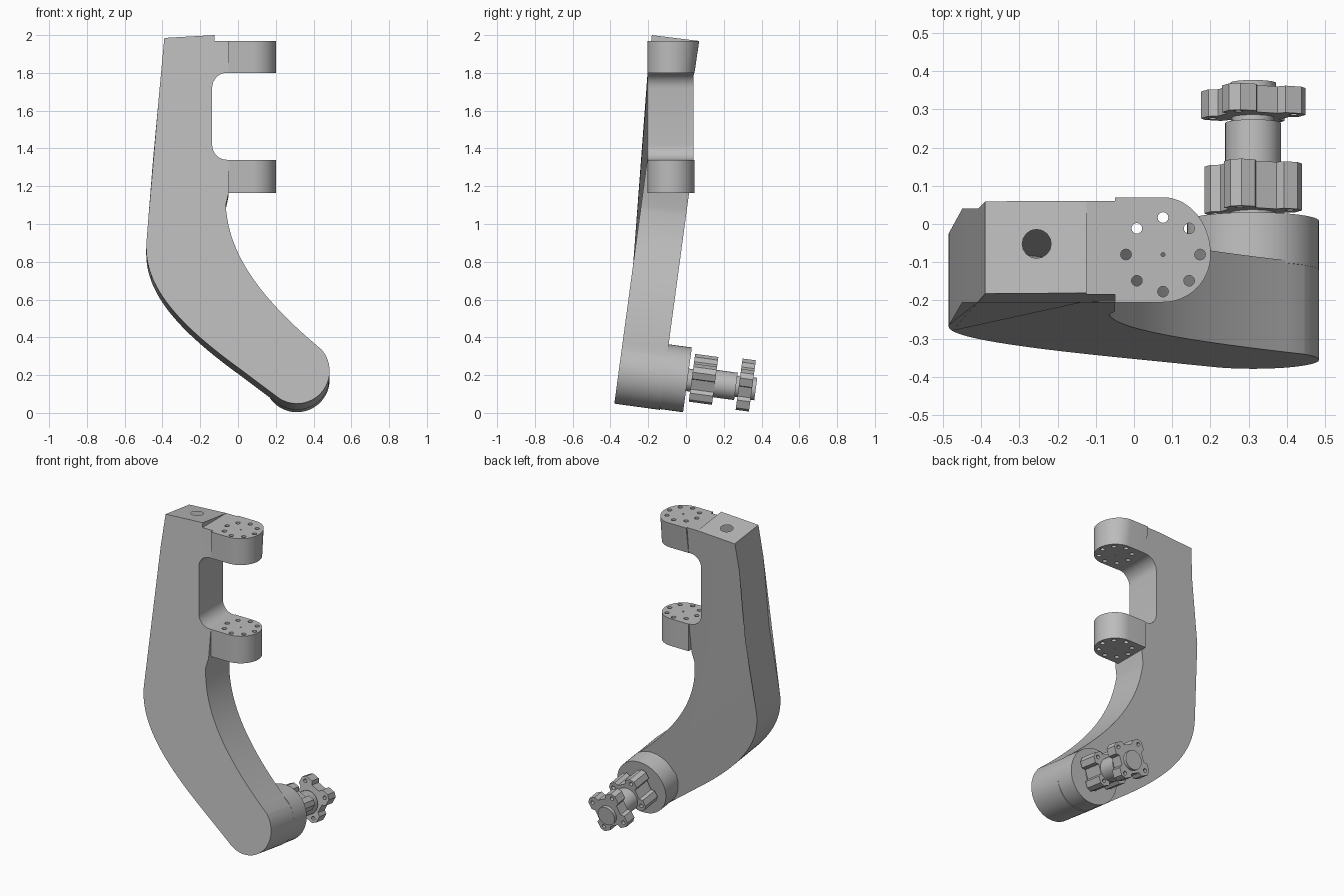
import bpy, bmesh, math
from math import cos, sin, radians
from mathutils import Matrix, Vector
from mathutils.geometry import interpolate_bezier

cube = bpy.data.objects.get("Cube")
if cube:
    bpy.data.objects.remove(cube)

GREY = (0.5, 0.5, 0.5, 1)
grey = bpy.data.materials.new("machined_grey")
grey.use_nodes = True
grey.diffuse_color = GREY
grey.node_tree.nodes["Principled BSDF"].inputs["Base Color"].default_value = GREY

TILT = 7.7
THICK = 0.245
# Frame of the tilted end joint: local z runs backwards along its axis
AXIS = Matrix.Translation((0.312, -0.355, 0.224)) @ Matrix.Rotation(radians(-90 - TILT), 4, 'X')


def arc(cx, cy, r, start, end, n):
    angles = [radians(start + (end - start) * i / n) for i in range(n + 1)]
    return [(cx + r * cos(a), cy + r * sin(a)) for a in angles]


def circle(cx, cy, r, n=32):
    return arc(cx, cy, r, 0, 360, n)[:-1]


def bezier(a, b, c, d, n=16):
    pts = interpolate_bezier(*[Vector((p[0], p[1], 0)) for p in (a, b, c, d)], n)
    return [(p.x, p.y) for p in pts]


def fillet(a, corner, b):
    blend = lambda p: [p[i] + (corner[i] - p[i]) * 0.55 for i in (0, 1)]
    return bezier(a, blend(a), blend(b), b, 9)


def add_prism(bm, pts, lo, hi):
    bottom = [bm.verts.new((x, y, lo)) for x, y in pts]
    top = [bm.verts.new((x, y, hi)) for x, y in pts]
    bm.faces.new(bottom)
    bm.faces.new(top)
    for i in range(len(pts)):
        j = (i + 1) % len(pts)
        bm.faces.new((bottom[i], bottom[j], top[j], top[i]))


def finish(name, bm, matrix=Matrix()):
    bm.transform(matrix)
    bmesh.ops.recalc_face_normals(bm, faces=bm.faces)
    mesh = bpy.data.meshes.new(name)
    bm.to_mesh(mesh)
    bm.free()
    mesh.materials.append(grey)
    obj = bpy.data.objects.new(name, mesh)
    bpy.context.collection.objects.link(obj)
    return obj


def prism(name, pts, lo, hi, matrix=Matrix()):
    bm = bmesh.new()
    add_prism(bm, pts, lo, hi)
    return finish(name, bm, matrix)


def activate(obj):
    bpy.ops.object.select_all(action='DESELECT')
    obj.select_set(True)
    bpy.context.view_layer.objects.active = obj


def drill(obj, holes, matrix=Matrix()):
    """Cut round holes given as (x, y, radius, low, high)."""
    bm = bmesh.new()
    for x, y, r, lo, hi in holes:
        add_prism(bm, circle(x, y, r, 16), lo, hi)
    cutter = finish("hole_cutter", bm, matrix)
    cutter.hide_render = True
    mod = obj.modifiers.new("holes", 'BOOLEAN')
    mod.operation, mod.solver, mod.object = 'DIFFERENCE', 'EXACT', cutter
    activate(obj)
    bpy.ops.object.modifier_apply(modifier=mod.name)
    bpy.data.objects.remove(cutter)


# Bent arm: front outline extruded backwards, then leaned section by section
outline = [(-0.39, 1.985), (-0.125, 2.0), (-0.125, 1.97), (-0.05, 1.97), (-0.05, 1.8)]
outline += fillet((-0.06, 1.8), (-0.137, 1.8), (-0.137, 1.72))
outline += fillet((-0.137, 1.42), (-0.137, 1.34), (-0.06, 1.34))
outline += [(-0.05, 1.34), (-0.05, 1.162)]
outline += bezier((-0.065, 1.1), (-0.05, 0.85), (0.1, 0.62), (0.445, 0.333), 24)
outline += arc(0.312, 0.222, 0.173, 38, -122, 24)
outline += bezier((0, 0.24), (-0.33, 0.48), (-0.5, 0.68), (-0.485, 0.9), 24)
outline += [(-0.45, 1.34)]


def front_y(z):
    if z > 1.78:
        return -0.205 + (z - 1.78) * 0.11
    return -0.205 - max(0, 1.34 - z) * 0.135


bm = bmesh.new()
add_prism(bm, outline, 0, 1)
for level in (1.34, 1.78):
    bmesh.ops.bisect_plane(bm, geom=bm.verts[:] + bm.edges[:] + bm.faces[:], dist=1e-5,
                           plane_co=(0, level, 0), plane_no=(0, 1, 0))
for v in bm.verts:
    x, z, t = v.co
    drop = 0.033 * min(1, max(0, (1.3 - z) / 0.3))
    if z > 1.975:
        drop = 0.03
    z -= drop * t
    v.co = (x, front_y(z) + THICK * t, z)
arm = finish("bent_arm", bm)
drill(arm, [(-0.255, -0.052, 0.038, 1.95, 2.1)])
drill(arm, [(-0.255, -0.052, 0.026, 1.8, 1.96)])

# Two rounded hinge lugs with a ring of bolt holes
BX, BY, BR = 0.076, -0.08, 0.125
ring = [(BX + 0.097 * cos(k * math.pi / 4), BY + 0.097 * sin(k * math.pi / 4), 0.014)
        for k in range(8)] + [(BX, BY, 0.005)]
for name, lo, hi, flare in (("upper_lug", 1.8, 1.97, 0.025), ("lower_lug", 1.165, 1.34, 0)):
    bm = bmesh.new()
    add_prism(bm, [(-0.05, BY - BR)] + arc(BX, BY, BR, -90, 90, 28) + [(-0.05, BY + BR)], lo, hi)
    for v in bm.verts:
        if v.co.z > hi - 0.01 and v.co.y > BY:
            v.co.y += flare * (v.co.y - BY) / BR
    lug = finish(name, bm)
    drill(lug, [(x, y, r, lo - 0.05, hi + 0.05) for x, y, r in ring])

# Round parts stacked along the joint axis: radius, start, end
for name, r, lo, hi in (("joint_hub", 0.173, 0.235, 0.366),
                        ("hub_neck", 0.06, 0.36, 0.39),
                        ("joint_shaft", 0.073, 0.51, 0.625),
                        ("shaft_neck", 0.055, 0.62, 0.645),
                        ("end_disc", 0.06, 0.705, 0.731)):
    prism(name, circle(0, 0, r, 48), lo, hi, AXIS)


# Notched square flanges with a bolt hole in each corner
def notched_square(h, chamfer, w, d):
    side = [(-h + chamfer, h), (-w, h), (-w * 0.7, h - d), (w * 0.7, h - d), (w, h), (h - chamfer, h)]
    pts = []
    for k in range(4):
        turn = Matrix.Rotation(-k * math.pi / 2, 2)
        pts += [tuple(turn @ Vector(p)) for p in side]
    return pts


SPIN = AXIS @ Matrix.Translation((0, -0.014, 0)) @ Matrix.Rotation(radians(25), 4, 'Z')
for name, h, lo, hi in (("inner_flange", 0.103, 0.388, 0.512), ("outer_flange", 0.11, 0.64, 0.711)):
    flange = prism(name, notched_square(h, 0.022, 0.042, 0.022), lo, hi, SPIN)
    o = h - 0.03
    drill(flange, [(sx * o, sy * o, 0.012, lo - 0.02, hi + 0.02)
                   for sx in (-1, 1) for sy in (-1, 1)], SPIN)

for obj in bpy.context.collection.objects:
    if obj.type == 'MESH' and grey.name in obj.data.materials:
        activate(obj)
        bpy.ops.object.shade_smooth_by_angle(angle=radians(25))
